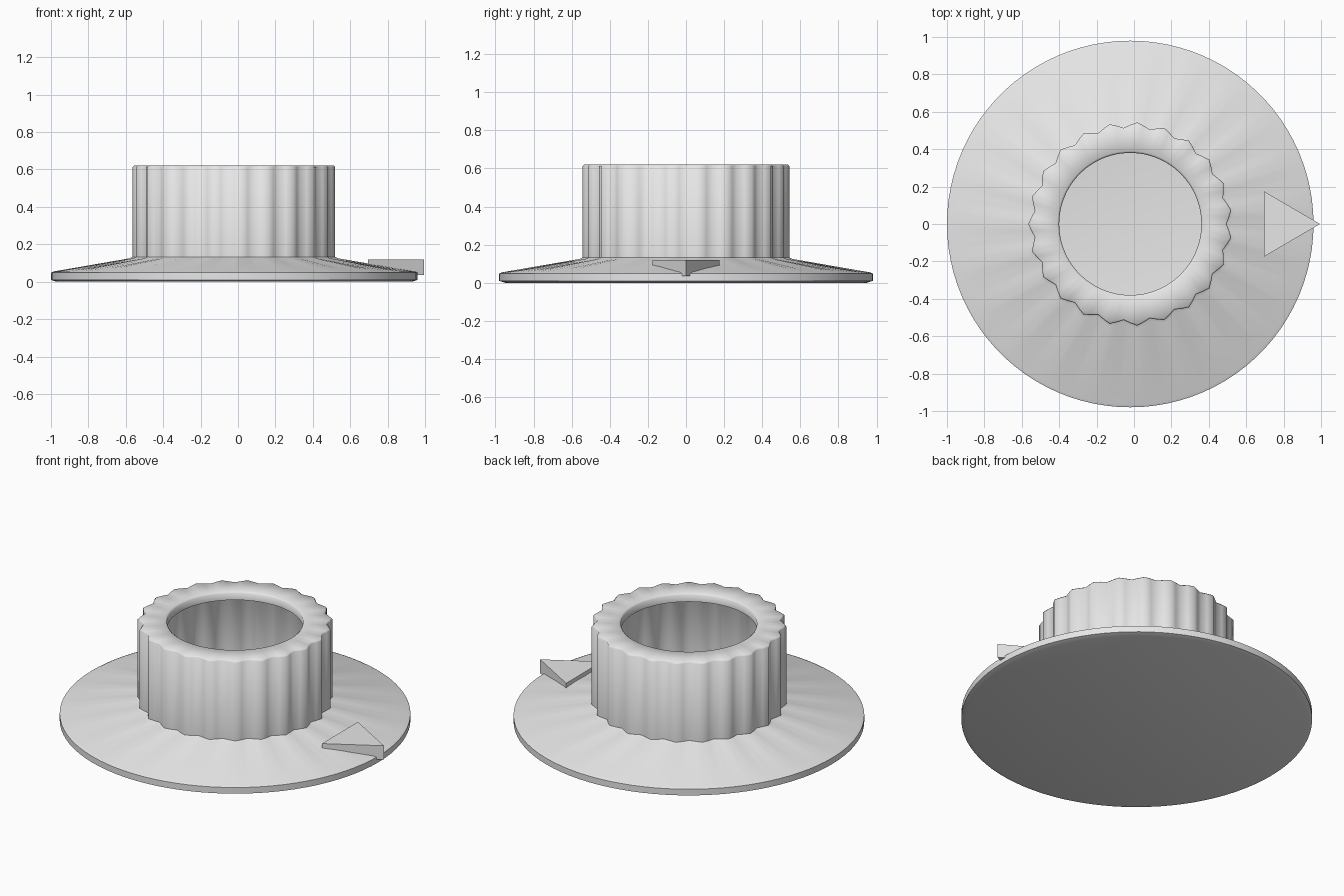
import bpy, bmesh, math

cube = bpy.data.objects.get("Cube")
if cube:
    bpy.data.objects.remove(cube)

TEETH = 23
SIDES = TEETH * 4
CENTRE_X = -0.02

grey = bpy.data.materials.new("light grey plastic")
grey.use_nodes = True
colour = (0.8, 0.8, 0.8, 1)
grey.diffuse_color = colour
grey.node_tree.nodes["Principled BSDF"].inputs["Base Color"].default_value = colour


def finish(bm, name, angle):
    mesh = bpy.data.meshes.new(name)
    bm.to_mesh(mesh)
    bm.free()
    obj = bpy.data.objects.new(name, mesh)
    bpy.context.collection.objects.link(obj)
    mesh.materials.append(grey)
    bpy.ops.object.select_all(action='DESELECT')
    obj.select_set(True)
    bpy.context.view_layer.objects.active = obj
    bpy.ops.object.shade_smooth_by_angle(angle=math.radians(angle))
    return obj


def ring(bm, radius, z, depth=0.0):
    """Ring of vertices; depth cuts zigzag grooves between the teeth."""
    verts = []
    for i in range(SIDES):
        a = 2 * math.pi * i / SIDES
        groove = abs((i % 4) - 2) / 2          # 1 in a groove, 0 on a tooth
        r = radius - depth * groove
        verts.append(bm.verts.new((CENTRE_X + r * math.cos(a), r * math.sin(a), z)))
    return verts


def loft(bm, rings):
    for low, high in zip(rings, rings[1:]):
        for i in range(SIDES):
            j = (i + 1) % SIDES
            bm.faces.new((low[i], low[j], high[j], high[i]))


# Hollow knob: flat underside, sloping skirt, toothed grip, rim and inner lip
bm = bmesh.new()
profile = [
    (0.95, 0.0, 0), (0.98, 0.01, 0), (0.98, 0.048, 0), (0.965, 0.055, 0),
    (0.56, 0.125, 0.03), (0.545, 0.132, 0.03),
    (0.545, 0.612, 0.03), (0.537, 0.62, 0.03),
    (0.39, 0.62, 0), (0.38, 0.612, 0), (0.38, 0.57, 0),
]
rings = [ring(bm, *p) for p in profile]
loft(bm, rings)
bm.faces.new(list(reversed(rings[0])))
finish(bm, "knob_body", 60)

# Pointer: triangular prism sunk into the skirt
bm = bmesh.new()
outline = [(0.695, -0.175), (0.995, 0), (0.695, 0.175)]
bottom = [bm.verts.new((x, y, 0.035)) for x, y in outline]
top = [bm.verts.new((x, y, 0.12)) for x, y in outline]
bm.faces.new(top)
bm.faces.new(list(reversed(bottom)))
for i in range(3):
    j = (i + 1) % 3
    bm.faces.new((bottom[i], bottom[j], top[j], top[i]))
finish(bm, "pointer", 30)
